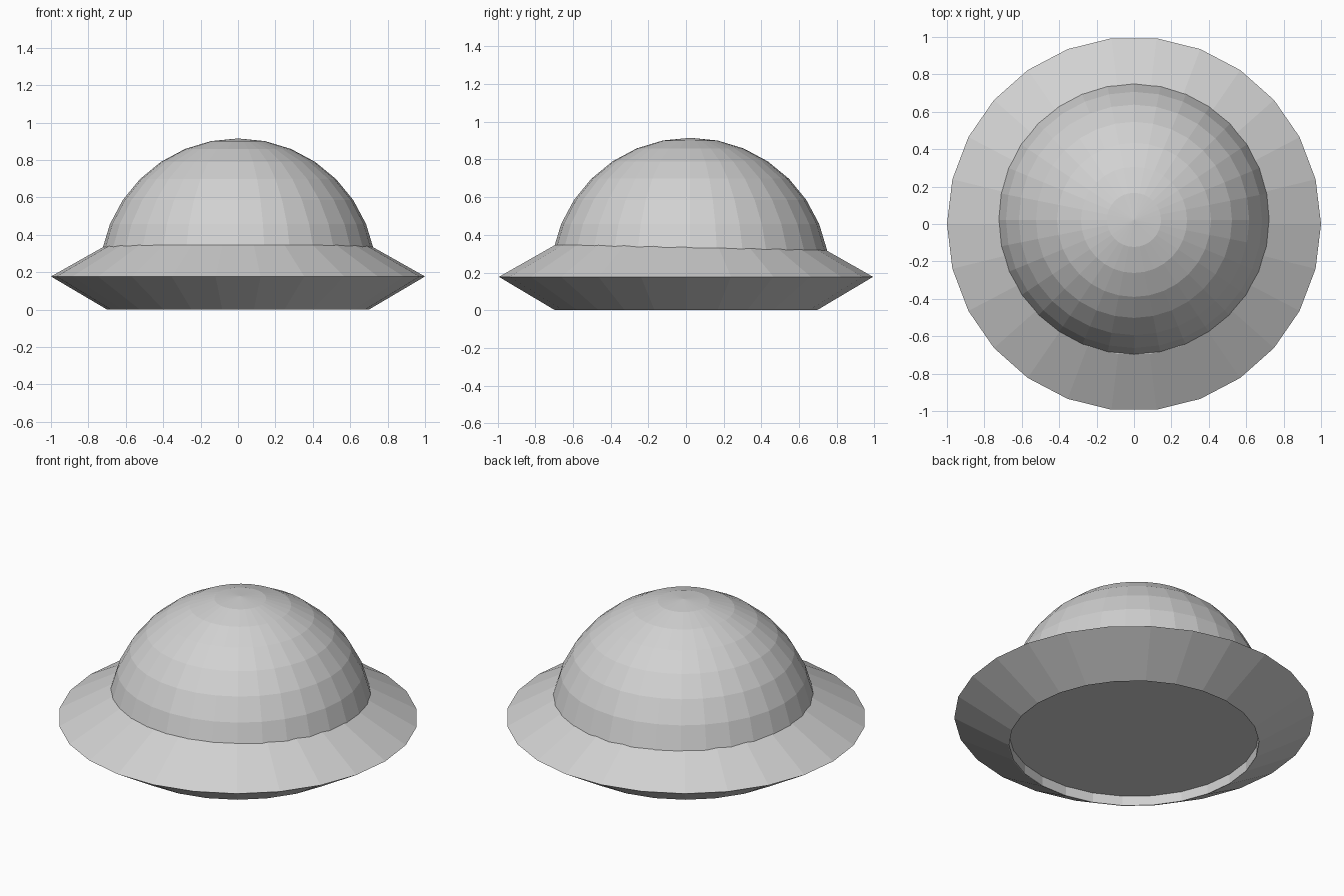
import bpy
import bmesh
import math

cube = bpy.data.objects.get("Cube")
if cube:
    bpy.data.objects.remove(cube, do_unlink=True)

grey = bpy.data.materials.new("light_grey")
grey.use_nodes = True
colour = (0.64, 0.64, 0.64, 1.0)
grey.diffuse_color = colour
grey.node_tree.nodes["Principled BSDF"].inputs["Base Color"].default_value = colour


def lathe(name, profile, sides, centre_y=0.0):
    """Turn a (radius, height) profile around z; zero radius makes a pole."""
    bm = bmesh.new()
    rings = []
    for radius, z in profile:
        count = sides if radius > 0 else 1
        rings.append([
            bm.verts.new((radius * math.cos(math.tau * i / sides),
                          radius * math.sin(math.tau * i / sides), z))
            for i in range(count)])
    for low, high in zip(rings, rings[1:]):
        for i in range(sides):
            j = (i + 1) % sides
            corners = [low[i % len(low)], low[j % len(low)],
                       high[j % len(high)], high[i % len(high)]]
            bm.faces.new(list(dict.fromkeys(corners)))
    bmesh.ops.recalc_face_normals(bm, faces=bm.faces)
    mesh = bpy.data.meshes.new(name)
    bm.to_mesh(mesh)
    bm.free()
    mesh.materials.append(grey)
    obj = bpy.data.objects.new(name, mesh)
    obj.location.y = centre_y
    bpy.context.collection.objects.link(obj)
    return obj


# Sharp-edged brim with a shallow round recess underneath
lathe("brim", [(0, 0.06), (0.695, 0.06), (0.695, 0), (0.7, 0),
               (1, 0.177), (0.7, 0.346), (0, 0.346)], 26)

# Faceted half-sphere dome, set slightly towards the back
dome_radius, dome_base = 0.741, 0.174
steps = 8
arc = [(dome_radius * math.cos(math.pi / 2 * i / steps),
        dome_base + dome_radius * math.sin(math.pi / 2 * i / steps))
       for i in range(steps)]
lathe("dome", [(0, dome_base)] + arc + [(0, dome_base + dome_radius)], 32, 0.022)
